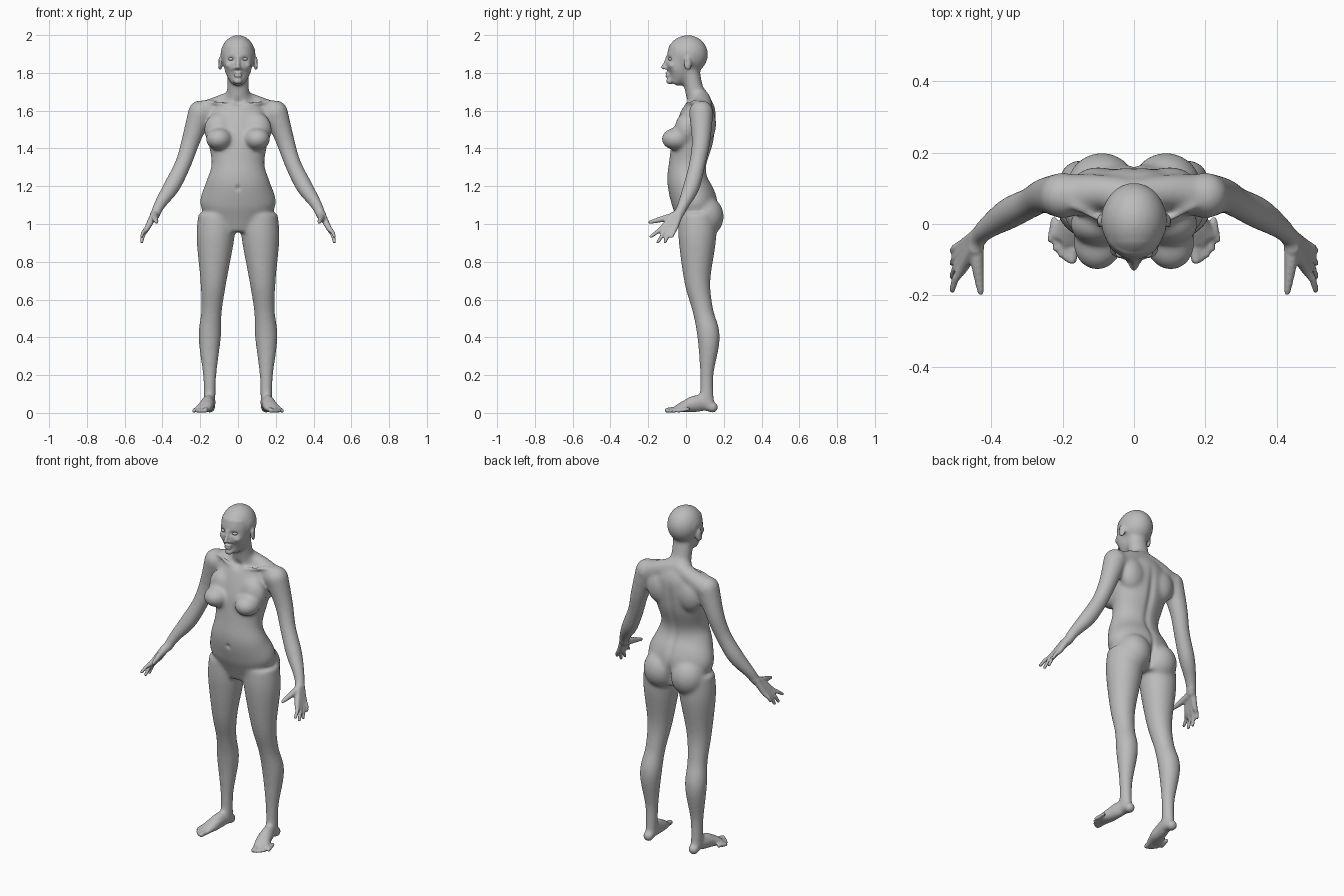
import bpy, bmesh, math
from mathutils import Vector, Matrix

if "Cube" in bpy.data.objects:
    bpy.data.objects.remove(bpy.data.objects["Cube"])

grey = (.5, .5, .5, 1)
skin = bpy.data.materials.new("grey skin")
skin.use_nodes = True
skin.diffuse_color = grey
skin.node_tree.nodes["Principled BSDF"].inputs["Base Color"].default_value = grey

bm = bmesh.new()
CENTRE, BOTH = (1,), (1, -1)
STEPS, SEGMENTS = 5, 32


def ball(center, radii, sides=CENTRE, turn=0):
    """Ellipsoid, repeated on each listed side."""
    for side in sides:
        place = Matrix.Translation((center[0] * side, *center[1:]))
        spin = Matrix.Rotation(turn * side, 4, 'Z')
        size = Matrix.Diagonal((*radii, 1))
        bmesh.ops.create_icosphere(bm, subdivisions=4, radius=1, matrix=place @ spin @ size)


def blend(before, start, end, after, t):
    """Smooth value between start and end (Catmull-Rom)."""
    return [b + t / 2 * (c - a + t * (2 * a - 5 * b + 4 * c - d + t * (3 * (b - c) + d - a)))
            for a, b, c, d in zip(before, start, end, after)]


def loft(rows, sides=CENTRE, rounded=False):
    """Smooth skin through rows of x, y, z, radius and an optional second radius."""
    rows = [(*row, row[-1])[:5] for row in rows]
    padded = [rows[0], *rows, rows[-1]]
    path = [blend(*padded[i:i + 4], step / STEPS)
            for i in range(len(rows) - 1) for step in range(STEPS)]
    path.append(rows[-1])
    for side in sides:
        rings = []
        for i, (x, y, z, width, depth) in enumerate(path):
            following = path[min(i + 1, len(path) - 1)]
            previous = path[max(i - 1, 0)]
            along = (Vector(following[:3]) - Vector(previous[:3])).normalized()
            level = abs(along.y) > .75
            reference = Vector((0, 0, 1)) if level else Vector((0, 1, 0))
            across = reference.cross(along).normalized()
            outward = along.cross(across)
            ring = []
            for k in range(SEGMENTS):
                angle = math.tau * k / SEGMENTS
                point = Vector((x, y, z))
                point += across * width * math.cos(angle) + outward * depth * math.sin(angle)
                point.x *= side
                ring.append(bm.verts.new(point))
            rings.append(ring)
        for low, high in zip(rings, rings[1:]):
            for k in range(SEGMENTS):
                bm.faces.new((low[k - 1], low[k], high[k], high[k - 1]))
        bm.faces.new(rings[0])
        bm.faces.new(rings[-1])
    if rounded:
        for end in (rows[0], rows[-1]):
            ball(end[:3], [min(end[3:])] * 3, sides)


# Torso and neck
loft([(0, .06, .96, .12, .08), (0, .05, 1.1, .2, .12), (0, .01, 1.22, .17, .11),
      (0, .01, 1.32, .14, .1), (0, .04, 1.46, .16, .11), (0, .07, 1.6, .15, .09),
      (0, .07, 1.65, .1, .06), (0, .05, 1.7, .06, .05)])
loft([(0, .07, 1.6, .08, .06), (0, .05, 1.68, .06, .05), (0, .02, 1.82, .06, .05)])

# Shoulder slopes, collarbones and shoulder blades
loft([(.02, .08, 1.66, .05), (.1, .09, 1.63, .05), (.18, .08, 1.59, .06)], BOTH, rounded=True)
loft([(.03, 0, 1.63, .01), (.09, .01, 1.64, .01), (.17, .05, 1.65, .01)], BOTH, rounded=True)
ball((.1, .1, 1.53), (.08, .06, .1), BOTH)

# Chest and buttocks
ball((.1, -.05, 1.45), (.07, .08, .06), BOTH, turn=.2)
ball((.1, 0, 1.5), (.08, .06, .09), BOTH)
ball((.09, .1, 1.04), (.1, .1, .11), BOTH)

# Arms
loft([(.2, .08, 1.59, .065), (.25, .08, 1.44, .05), (.29, .06, 1.32, .044),
      (.35, .03, 1.2, .045), (.41, -.01, 1.11, .033), (.44, -.04, 1.05, .026)],
     BOTH, rounded=True)

# Hands: each finger runs from the wrist through its knuckle, then the thumb
for finger in range(4):
    spread = finger - 1.5
    wrist = Vector((.445, -.05 + spread * .01, 1.05))
    knuckle = Vector((.48, -.09 + spread * .022, .98))
    tip = Vector((.51, -.13 + spread * .037, .9 + spread ** 2 * .015))
    middle = knuckle.lerp(tip, .5) + Vector((.006, 0, 0))
    loft([(*wrist, .019), (*knuckle, .015), (*middle, .011), (*tip, .009)],
         BOTH, rounded=True)
loft([(.44, -.06, 1.04, .02), (.44, -.11, 1.03, .018), (.43, -.19, 1.01, .01)],
     BOTH, rounded=True)

# Legs and kneecaps
loft([(.11, .06, 1.05, .1), (.12, .06, .92, .1), (.13, .06, .7, .07),
      (.14, .09, .54, .055), (.15, .12, .4, .06), (.15, .11, .2, .036),
      (.15, .11, .05, .03, .04)], BOTH)
ball((.14, .05, .56), (.03, .02, .04), BOTH)
ball((.15, .1, .1), (.034, .02, .02), BOTH)

# Feet and toes
loft([(.15, .14, .03, .028), (.15, .1, .05, .03, .04), (.16, .05, .05, .035, .045),
      (.17, 0, .036, .04, .034), (.19, -.05, .02, .045, .016)], BOTH, rounded=True)
for toe in range(5):
    x, y = .174 + toe * .015, toe ** 2 * .0035 - .1
    radius = .01 if toe else .014
    loft([(x - .01, y + .055, .02, radius), (x, y, radius, radius)], BOTH, rounded=True)

# Skull, face, jaw and cheeks
ball((0, .01, 1.897), (.092, .107, .104))
loft([(0, -.07, 1.75, .03), (0, -.05, 1.77, .05), (0, -.035, 1.8, .067),
      (0, -.03, 1.84, .076), (0, -.02, 1.89, .08), (0, -.01, 1.93, .08)])
ball((0, -.085, 1.757), (.024, .02, .018))
ball((.042, -.07, 1.84), (.026, .025, .02), BOTH)

# Nose, lips and ears
loft([(0, -.1, 1.88, .009), (0, -.11, 1.85, .01), (0, -.12, 1.83, .012)], rounded=True)
ball((.011, -.105, 1.824), (.009, .012, .008), BOTH)
for height in (1.785, 1.799):
    ball((0, -.097, height), (.022, .014, .007))
ball((.095, .01, 1.85), (.01, .022, .036), BOTH, turn=.4)

# Fuse the parts into one skin
bmesh.ops.recalc_face_normals(bm, faces=bm.faces)
mesh = bpy.data.meshes.new("body parts")
bm.to_mesh(mesh)
bm.free()
body = bpy.data.objects.new("body", mesh)
bpy.context.collection.objects.link(body)
fuse = body.modifiers.new("fuse", 'REMESH')
fuse.mode = 'VOXEL'
fuse.voxel_size = .006
graph = bpy.context.evaluated_depsgraph_get()
fused = bpy.data.meshes.new_from_object(body.evaluated_get(graph))
body.modifiers.clear()
body.data = fused
bpy.data.meshes.remove(mesh)
bm = bmesh.new()
bm.from_mesh(fused)


def detailed(point):
    """True on the face, ears, hands and feet."""
    face = point.z > 1.74 and (point.y < -.05 or abs(point.x) > .086)
    hand = abs(point.x) > .41 and point.z < 1.06
    return face or hand or point.z < .06


def relax(verts, rounds):
    for _ in range(rounds):
        bmesh.ops.smooth_vert(bm, verts=verts, factor=.5, use_axis_x=True,
                              use_axis_y=True, use_axis_z=True)


def press(center, size, push, sides=CENTRE):
    """Soft sculpting stroke that pushes the skin near a point."""
    for side in sides:
        middle = Vector((center[0] * side, *center[1:]))
        move = Vector((push[0] * side, *push[1:]))
        for vert in bm.verts:
            offset = vert.co - middle
            distance = sum((a / b) ** 2 for a, b in zip(offset, size))
            if distance < 6:
                vert.co += move * math.exp(-distance)


relax([vert for vert in bm.verts if not detailed(vert.co)], 24)
relax(bm.verts[:], 2)

# Eye sockets, mouth line and ear bowls
press((.037, -.1, 1.873), (.02, .04, .012), (0, .013, 0), BOTH)
press((0, -.11, 1.792), (.022, .02, .004), (0, .005, 0))
press((.1, 0, 1.855), (.012, .01, .016), (-.007, 0, 0), BOTH)
# Spine groove, navel, throat notch and buttock cleft
for height in (1.2, 1.3, 1.4, 1.5):
    press((0, .14, height), (.02, .06, .08), (0, -.007, 0))
press((0, -.1, 1.19), (.012, .03, .014), (0, .008, 0))
press((0, -.01, 1.645), (.02, .04, .02), (0, .008, 0))
press((0, .17, 1.03), (.014, .07, .07), (0, -.02, 0))
bm.to_mesh(fused)
bm.free()

# Eyeballs
objects = [body]
for side, label in zip(BOTH, ("left", "right")):
    bpy.ops.mesh.primitive_uv_sphere_add(segments=24, ring_count=16, radius=1,
                                         location=(.037 * side, -.081, 1.873))
    eye = bpy.context.object
    eye.name = label + "_eye"
    eye.scale = (.015, .014, .009)
    objects.append(eye)
for item in objects:
    item.data.materials.clear()
    item.data.materials.append(skin)
    for face in item.data.polygons:
        face.use_smooth = True
